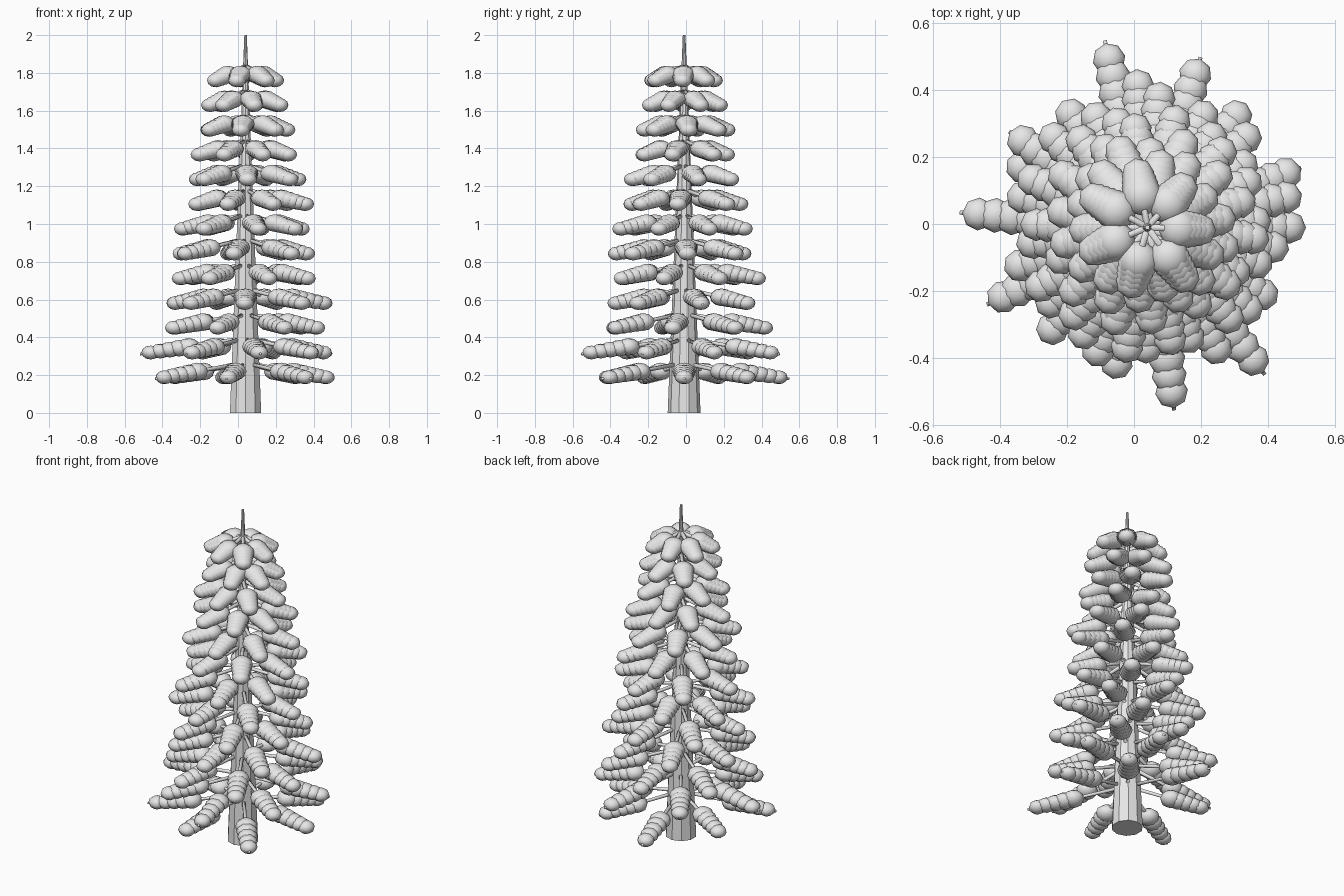
import bpy
import bmesh
import random
from math import radians, cos, sin
from mathutils import Matrix, Vector

random.seed(4)
if "Cube" in bpy.data.objects:
    bpy.data.objects.remove(bpy.data.objects["Cube"])

AXIS = Vector((0.04, -0.01, 0))
TIERS, SPOKES, CLUMPS = 13, 7, 5
TIER_GAP = 0.131
DROOP = 0.085

# Measured lengths of the long lower branches; higher ones vary at random
LOWER_LENGTHS = [
    [0.47, 0.47, 0.57, 0.46, 0.53, 0.46, 0.56],
    [0.49, 0.53, 0.45, 0.56, 0.46, 0.55, 0.44],
    [0.44, 0.47, 0.50, 0.44, 0.44, 0.46, 0.42],
]

grey = bpy.data.materials.new("light_grey")
grey.use_nodes = True
colour = (0.8, 0.8, 0.8, 1)
grey.diffuse_color = colour
grey.node_tree.nodes["Principled BSDF"].inputs["Base Color"].default_value = colour


def finish(bm, name, smooth):
    mesh = bpy.data.meshes.new(name)
    for face in bm.faces:
        face.smooth = smooth
    bm.to_mesh(mesh)
    bm.free()
    mesh.materials.append(grey)
    obj = bpy.data.objects.new(name, mesh)
    bpy.context.collection.objects.link(obj)
    return obj


def add_rod(bm, start, end, r_start, r_end, sides):
    along = end - start
    turn = along.to_track_quat("Z", "Y").to_matrix().to_4x4()
    place = Matrix.Translation((start + end) / 2) @ turn
    bmesh.ops.create_cone(bm, cap_ends=True, segments=sides, radius1=r_start,
                          radius2=r_end, depth=along.length, matrix=place)


def add_clump(bm, centre, radius, angle):
    place = (Matrix.Translation(centre) @ Matrix.Rotation(angle, 4, "Z")
             @ Matrix.Diagonal((radius, radius, radius * 0.75, 1)))
    bmesh.ops.create_uvsphere(bm, u_segments=8, v_segments=6, radius=1, matrix=place)


# Tapered trunk
bm = bmesh.new()
add_rod(bm, AXIS, AXIS + Vector((0, 0, 2)), 0.087, 0.007, 10)
finish(bm, "trunk", False)

# Drooping tiers, each turned from the one below
for tier in range(TIERS):
    wood, leaves = bmesh.new(), bmesh.new()
    base = AXIS + Vector((0, 0, 0.265 + TIER_GAP * tier))
    mean_length = 0.5 - 0.0265 * tier
    for spoke in range(SPOKES):
        angle = radians(21.2 * tier + 360 * spoke / SPOKES)
        if tier < len(LOWER_LENGTHS):
            length = LOWER_LENGTHS[tier][spoke]
        else:
            length = mean_length * random.uniform(0.93, 1.13)
        reach = Vector((cos(angle) * length, sin(angle) * length, -DROOP))
        add_rod(wood, base, base + reach, 0.012, 0.007, 6)
        # Overlapping foliage clumps shrinking toward the tip
        for i in range(CLUMPS):
            f = i / (CLUMPS - 1)
            add_clump(leaves, base + reach * (0.54 + 0.36 * f),
                      0.062 - 0.013 * f, angle)
    finish(wood, f"branches_tier_{tier + 1}", True)
    finish(leaves, f"foliage_tier_{tier + 1}", True)
